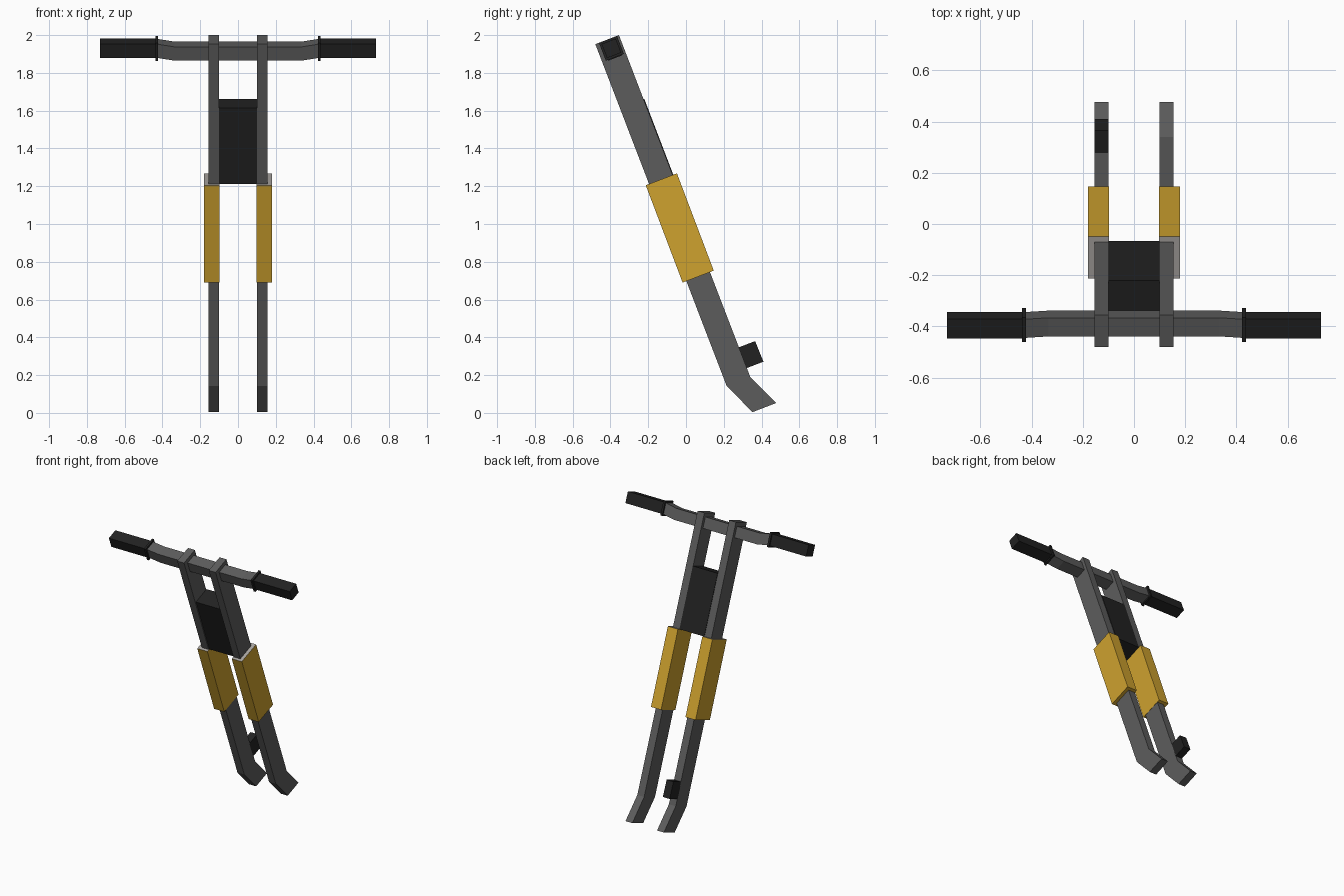
import bpy, bmesh, math
from mathutils import Vector

if "Cube" in bpy.data.objects:
    bpy.data.objects.remove(bpy.data.objects["Cube"])


def material(name, rgb):
    m = bpy.data.materials.new(name)
    m.diffuse_color = (*rgb, 1)
    m.use_nodes = True
    m.node_tree.nodes["Principled BSDF"].inputs["Base Color"].default_value = m.diffuse_color
    return m


GREY = material("dark grey metal", (0.108, 0.108, 0.108))
GOLD = material("gold", (0.62, 0.36, 0.028))
BLACK = material("black rubber", (0.016, 0.016, 0.016))
LIGHT = material("light grey cap", (0.40, 0.38, 0.36))

TILT = math.radians(21)
UP = Vector((0, -math.sin(TILT), math.cos(TILT)))      # along the fork
ACROSS = Vector((0, math.cos(TILT), math.sin(TILT)))   # across the fork


def loft(name, rings, mats):
    """Join four-sided cross-sections into one closed solid."""
    bm = bmesh.new()
    loops = [[bm.verts.new(p) for p in r] for r in rings]
    n = len(loops[0])
    for a, b in zip(loops, loops[1:]):
        for i in range(n):
            j = (i + 1) % n
            bm.faces.new((a[i], a[j], b[j], b[i]))
    bm.faces.new(loops[0])
    bm.faces.new(loops[-1])
    bmesh.ops.recalc_face_normals(bm, faces=bm.faces)
    if len(mats) > 1:  # second colour goes on the face pointing up the fork
        for f in bm.faces:
            f.material_index = 1 if f.normal.dot(UP) > 0.9 else 0
    me = bpy.data.meshes.new(name)
    bm.to_mesh(me)
    bm.free()
    for m in mats:
        me.materials.append(m)
    ob = bpy.data.objects.new(name, me)
    bpy.context.collection.objects.link(ob)
    return ob


def slab(name, x0, x1, sections, mats):
    """Sections are (front point, back point) pairs in the y-z plane."""
    rings = [[(x0, *f), (x1, *f), (x1, *b), (x0, *b)] for f, b in sections]
    return loft(name, rings, mats)


def bar(name, path, size, mats):
    """Square bar along x, tilted with the fork; path holds (x, y, z)."""
    h = size / 2
    rings = [[Vector(p) + UP * h * u + ACROSS * h * a
              for u, a in ((1, 1), (1, -1), (-1, -1), (-1, 1))] for p in path]
    return loft(name, rings, mats)


leg = [((-0.48, 1.952), (-0.355, 2.0)),
       ((0.215, 0.143), (0.34, 0.191)),
       ((0.352, 0.004), (0.477, 0.052))]
sleeve = [((-0.213, 1.205), (-0.048, 1.268)),
          ((-0.018, 0.69), (0.147, 0.753))]

for side, s in (("left", -1), ("right", 1)):
    # fork legs and their gold sleeves
    slab("fork_leg_" + side, s * 0.1, s * 0.155, leg, [GREY])
    slab("fork_sleeve_" + side, s * 0.0985, s * 0.18, sleeve, [GOLD, LIGHT])
    # grips and collars
    bar("grip_" + side, [(s * x, -0.395, 1.93) for x in (0.43, 0.73)], 0.08, [BLACK])
    bar("grip_collar_" + side, [(s * x, -0.395, 1.93) for x in (0.423, 0.438)], 0.102, [BLACK])

# handlebar, rising slightly at both ends
low, high = (-0.389, 1.915), (-0.395, 1.93)
bar("handlebar", [(-0.43, *high), (-0.335, *low), (0.335, *low), (0.43, *high)], 0.078, [GREY])

# block between the fork legs
slab("centre_block", -0.1, 0.1, [((-0.343, 1.615), (-0.221, 1.663)),
                                 ((-0.189, 1.212), (-0.067, 1.26))], [BLACK])

# brake block behind one leg
slab("brake_block", -0.155, -0.1, [((0.274, 0.345), (0.366, 0.38)),
                                   ((0.318, 0.236), (0.41, 0.271))], [BLACK])
